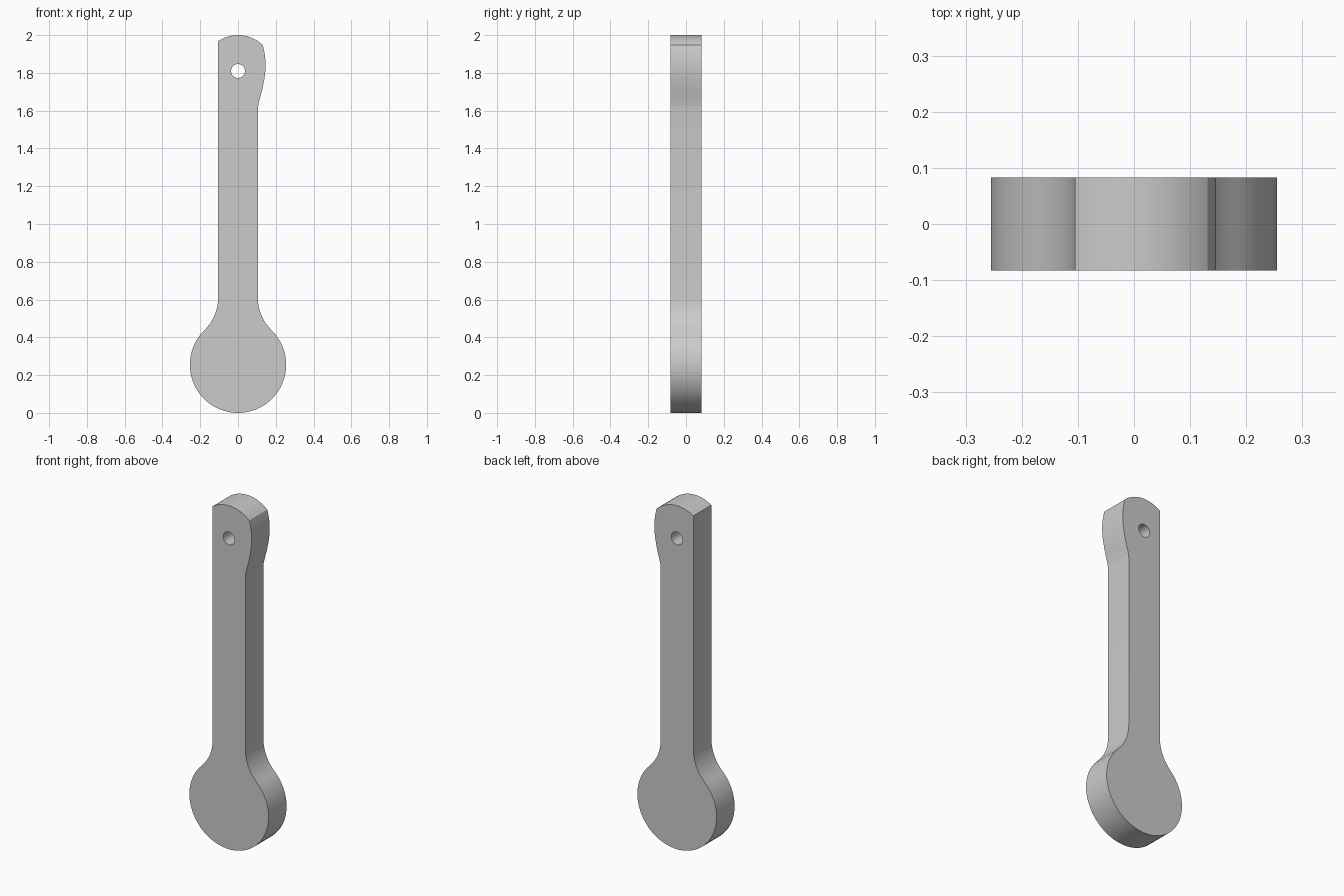
import bpy
import bmesh
from math import sin, cos, pi, radians, atan2, sqrt, asin

cube = bpy.data.objects.get("Cube")
if cube:
    bpy.data.objects.remove(cube, do_unlink=True)

HALF_WIDTH = 0.105
HALF_DEPTH = 0.083
DISC_R = 0.255
FILLET_R = 0.24
TOP_R = 0.19
PIVOT_Z = 1.81
HOLE_R = 0.037


def arc(cx, cz, r, start, end, steps):
    return [(cx + r * cos(start + (end - start) * i / steps),
             cz + r * sin(start + (end - start) * i / steps))
            for i in range(steps + 1)]


# Neck fillet, tangent to both the straight arm and the round weight
fillet_x = HALF_WIDTH + FILLET_R
fillet_z = DISC_R + sqrt((DISC_R + FILLET_R) ** 2 - fillet_x ** 2)
join = atan2(fillet_z - DISC_R, fillet_x)
right_fillet = arc(fillet_x, fillet_z, FILLET_R, pi, pi + join, 8)
left_fillet = [(-x, z) for x, z in reversed(right_fillet)]

# Round weight at the bottom, clockwise between the two fillets
weight = arc(0, DISC_R, DISC_R, join, -pi - join, 48)[1:-1]

# Rounded top, concentric with the pivot hole
cam_top = 0.131
top = arc(0, PIVOT_Z, TOP_R, pi - atan2(sqrt(TOP_R ** 2 - HALF_WIDTH ** 2), HALF_WIDTH),
          pi / 2 - asin(cam_top / TOP_R), 16)

# Bulging cam edge on the left side of the head
cam = [(0.138, 1.92), (0.143, 1.89), (0.146, 1.855), (0.145, 1.81),
       (0.139, 1.765), (0.129, 1.715), (0.117, 1.67), (0.109, 1.64), (0.105, 1.61)]

outline = top + cam + right_fillet + weight + left_fillet
hole = arc(0, PIVOT_Z, HOLE_R, 0, 2 * pi, 32)[:-1]

# Flat plate with a hole, extruded from a filled curve
curve = bpy.data.curves.new("lever_arm", "CURVE")
curve.dimensions = "2D"
curve.fill_mode = "BOTH"
curve.extrude = HALF_DEPTH
for points in (outline, hole):
    spline = curve.splines.new("POLY")
    spline.points.add(len(points) - 1)
    for point, (x, z) in zip(spline.points, points):
        point.co = (x, z, 0, 1)
    spline.use_cyclic_u = True

arm = bpy.data.objects.new("lever_arm", curve)
bpy.context.collection.objects.link(arm)
bpy.ops.object.select_all(action="DESELECT")
arm.select_set(True)
bpy.context.view_layer.objects.active = arm
arm.rotation_euler.x = radians(90)
bpy.ops.object.convert(target="MESH")
arm = bpy.context.object
bpy.ops.object.transform_apply(location=False, rotation=True, scale=False)

# Weld the caps to the rim
bm = bmesh.new()
bm.from_mesh(arm.data)
bmesh.ops.remove_doubles(bm, verts=bm.verts, dist=0.0005)
bmesh.ops.recalc_face_normals(bm, faces=bm.faces)
bm.to_mesh(arm.data)
bm.free()
bpy.ops.object.shade_smooth_by_angle(angle=radians(25))

# Plain grey metal
grey = bpy.data.materials.new("plain_grey")
color = (0.6, 0.6, 0.6, 1)
grey.diffuse_color = color
grey.use_nodes = True
grey.node_tree.nodes["Principled BSDF"].inputs["Base Color"].default_value = color
arm.data.materials.clear()
arm.data.materials.append(grey)
